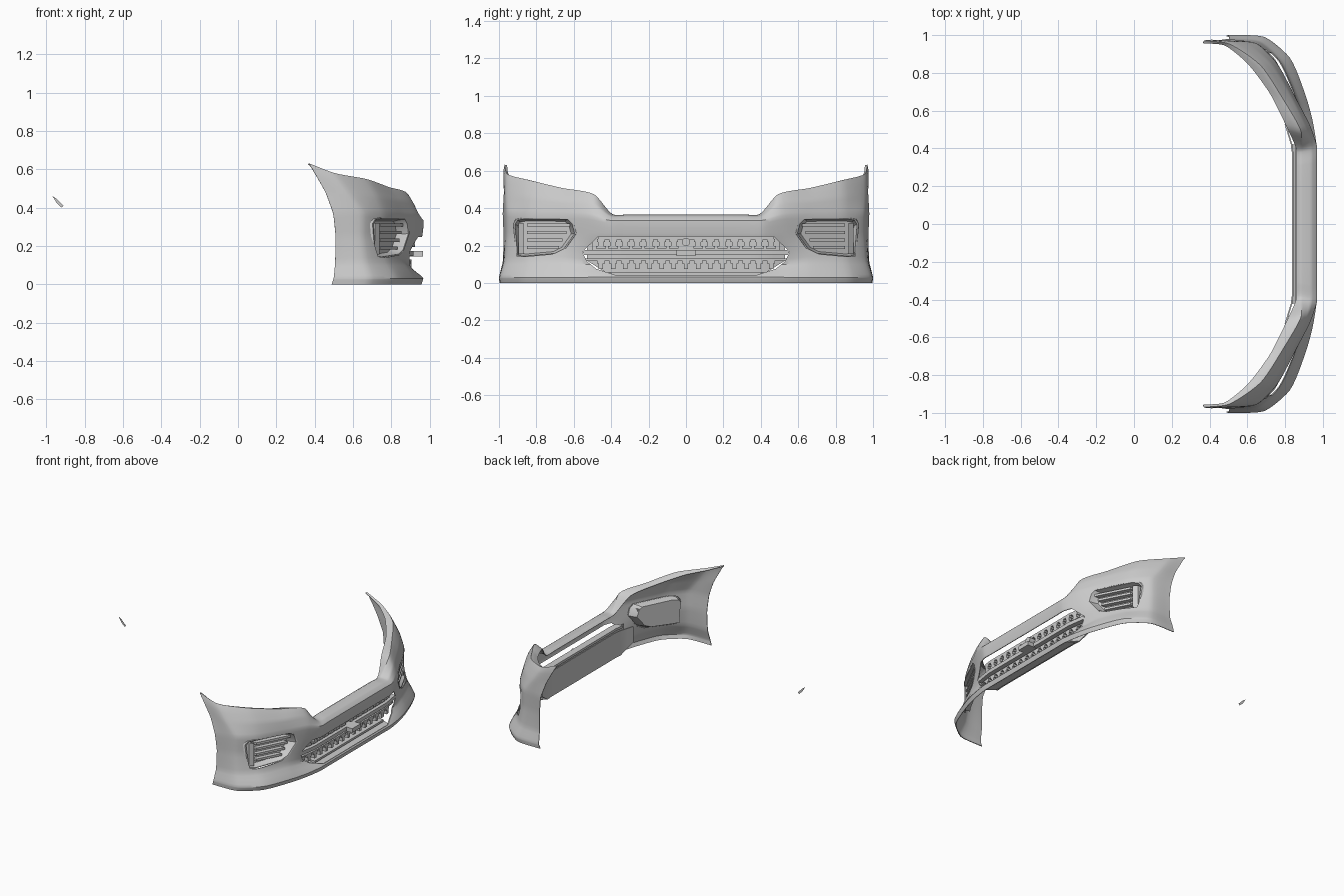
import bpy, bmesh, math
from mathutils import Vector

if "Cube" in bpy.data.objects:
    bpy.data.objects.remove(bpy.data.objects["Cube"])


def obj_from(name, verts, faces, smooth=True, recalc=True):
    me = bpy.data.meshes.new(name)
    me.from_pydata([tuple(v) for v in verts], [], faces)
    if recalc:
        bm = bmesh.new()
        bm.from_mesh(me)
        bmesh.ops.recalc_face_normals(bm, faces=bm.faces)
        bm.to_mesh(me)
        bm.free()
    ob = bpy.data.objects.new(name, me)
    bpy.context.collection.objects.link(ob)
    if smooth:
        smooth_obj(ob)
    return ob


def activate(ob):
    bpy.ops.object.select_all(action='DESELECT')
    ob.select_set(True)
    bpy.context.view_layer.objects.active = ob


def smooth_obj(ob):
    activate(ob)
    bpy.ops.object.shade_smooth_by_angle(angle=math.radians(32))


def skin(name, sets, caps=(True, True)):
    """Each set is a list of closed loops joined one to the next."""
    verts, faces = [], []
    for loops in sets:
        base, n = len(verts), len(loops[0])
        for lp in loops:
            verts += lp
        for k in range(len(loops) - 1):
            a, b = base + k * n, base + (k + 1) * n
            faces += [(a + i, a + (i + 1) % n, b + (i + 1) % n, b + i) for i in range(n)]
        if caps[0]:
            faces.append(tuple(range(base, base + n)))
        if caps[1]:
            faces.append(tuple(range(len(verts) - n, len(verts))))
    return obj_from(name, verts, faces)


def spline(pts, n, k=0.7):
    """Resample points along a smooth curve."""
    pts = [Vector(p) for p in pts]
    slopes = [(b - a).normalized() for a, b in zip(pts, pts[1:])]
    tang = [slopes[0]] + [(a + b) / 2 for a, b in zip(slopes, slopes[1:])] + [slopes[-1]]
    out = []
    for i in range(len(pts) - 1):
        d = (pts[i + 1] - pts[i]).length
        for j in range(n):
            t = j / n
            out.append(pts[i] * (2 * t**3 - 3 * t * t + 1) + pts[i + 1] * (3 * t * t - 2 * t**3)
                       + tang[i] * d * k * (t**3 - 2 * t * t + t)
                       + tang[i + 1] * d * k * (t**3 - t * t))
    return out + [pts[-1]]


def lerp_fn(table):
    def f(y):
        y = abs(y)
        for (a, xa), (b, xb) in zip(table, table[1:]):
            if y <= b:
                return xa + (xb - xa) * (y - a) / (b - a)
        return table[-1][1]
    return f


skin_x = lerp_fn([(0, .97), (.41, .96), (.54, .912), (.66, .855), (.86, .752), (.93, .69)])
grille_x = lerp_fn([(0, .905), (.42, .905), (.57, .88)])
back_x = lerp_fn([(0, .845), (.40, .845), (.53, .805)])


def bar(ys, fx, z0, z1, depth):
    """Bar running across y, following a plan curve."""
    return [[(fx(y), y, z0), (fx(y), y, z1), (fx(y) - depth, y, z1), (fx(y) - depth, y, z0)] for y in ys]


# bumper shell: feature lines from the hood edge down to the lip
hood_edge = [(.86, .39, .355), (.81, .51, .463), (.72, .69, .503), (.60, .85, .545), (.48, .945, .575), (.368, .957, .63)]
top_edge = [(.88, .39, .366), (.885, .49, .473), (.79, .66, .507), (.67, .84, .55), (.50, .955, .582), (.37, .97, .632)]
shoulder = [(.94, .40, .357), (.915, .50, .425), (.835, .67, .44), (.725, .85, .46), (.58, .962, .47), (.457, .974, .48)]
crease = [(.968, .41, .335), (.935, .515, .36), (.86, .66, .365), (.757, .85, .37), (.65, .955, .375), (.497, .98, .37)]
middle = [(.96, .41, .25), (.912, .54, .25), (.852, .66, .25), (.75, .86, .25), (.65, .955, .25), (.51, .975, .25)]
waist = [(.905, .41, .09), (.895, .54, .10), (.867, .66, .115), (.78, .86, .115), (.665, .966, .115), (.507, .98, .11)]
lip = [(.967, .41, .032), (.945, .55, .03), (.912, .67, .03), (.825, .88, .03), (.69, .99, .03), (.499, 1, .03)]
foot = [(x - .01, y - .003, 0) for x, y, z in lip]
rows = []
for half in (hood_edge, top_edge, shoulder, crease, middle, waist, lip, foot):
    x, y, z = half[0]
    half = [(x, y - .08, z)] + half
    rows.append(spline([(x, -y, z) for x, y, z in reversed(half)] + half, 6))
cols = [spline(c, 4, .35) for c in zip(*rows)]
h = len(cols[0])
faces = [(c * h + r, c * h + r + 1, (c + 1) * h + r + 1, (c + 1) * h + r)
         for c in range(len(cols) - 1) for r in range(h - 1)]
bumper = obj_from("bumper_shell", [v for c in cols for v in c], faces, False, False)
mod = bumper.modifiers.new("thickness", 'SOLIDIFY')
mod.thickness, mod.offset = .005, -1

# openings for the grille and the side vents
grille_half = [(.47, .247), (.555, .165), (.53, .115), (.48, .075), (.37, .04)]
grille_poly = grille_half + [(-y, z) for y, z in reversed(grille_half)]
vent_poly = [(.59, .265), (.605, .32), (.63, .343), (.87, .345), (.905, .338), (.92, .315),
             (.905, .145), (.87, .14), (.70, .155), (.65, .18)]
cutters = []
for poly in (grille_poly, vent_poly, [(-y, z) for y, z in vent_poly]):
    cut = skin("opening_cutter", [[[(x, y, z) for y, z in poly] for x in (.6, 1.1)]])
    cut.hide_render = True
    cutters.append(cut)
    b = bumper.modifiers.new("opening", 'BOOLEAN')
    b.operation, b.solver, b.object = 'DIFFERENCE', 'EXACT', cut
activate(bumper)
for m in list(bumper.modifiers):
    bpy.ops.object.modifier_apply(modifier=m.name)
for cut in cutters:
    bpy.data.objects.remove(cut)
smooth_obj(bumper)

# side vents: pocket, raised rim, slats and upright lamp
for side, s in (("right", 1), ("left", -1)):
    def ring(scale, push):
        cy, cz = .76, .245
        pts = [(cy + (y - cy) * scale, cz + (z - cz) * scale) for y, z in vent_poly]
        return [(skin_x(y) + push, s * y, z) for y, z in pts]
    skin("vent_pocket_" + side, [[ring(1.04, -.006), ring(1.02, .006), ring(.97, .004),
                                  ring(.92, -.03), ring(.86, -.05)]], (False, True))
    slats = []
    for i, z in enumerate((.19, .23, .27, .31)):
        y0 = .68 - .02 * i
        ys = [s * (y0 + (.85 - y0) * k / 6) for k in range(7)]
        slats.append(bar(ys, lambda y: skin_x(y) - .012, z - .008, z + .008, .035))
    skin("vent_slats_" + side, slats)
    skin("vent_lamp_" + side, [bar([s * .868, s * .895], lambda y: skin_x(y) - .005, .155, .32, .04)])


# grille: frame bars, comb teeth, backing panels and floor
def span(w, n=16):
    return [w * (2 * i / n - 1) for i in range(n + 1)]


skin("grille_bars", [bar(span(.47), grille_x, .232, .25, .05),
                     bar(span(.55), lambda y: grille_x(y) + .012, .148, .175, .05),
                     bar(span(.54), grille_x, .12, .13, .04),
                     bar(span(.40), grille_x, .04, .055, .05)])
teeth = []
for i in range(15):
    y = -.455 + i * .065
    for z0, z1, w in ((.185, .197, .026), (.197, .22, .015), (.22, .235, .022)):
        if abs(y) > .03:
            teeth.append(bar([y - w, y + w], grille_x, z0, z1, .035))
    if abs(y) < .47:
        teeth.append(bar([y - .012, y + .012], grille_x, .075, .122, .03))
        teeth.append(bar([y - .022, y + .022], grille_x, .105, .122, .035))
skin("grille_teeth", teeth)
skin("grille_upper_backing", [bar(span(.50), lambda y: grille_x(y) - .03, .165, .25, .006)])

# lower backing panel rises toward its ends, with a floor sloping to the lip
low_z = lerp_fn([(0, .05), (.42, .05), (.53, .12)])
skin("grille_back_panel", [[[(back_x(y) + dx, y, z) for dx, z in
                             ((0, low_z(y)), (0, .235), (-.008, .235), (-.008, low_z(y)))]
                            for y in span(.53, 20)]])
skin("grille_floor", [[[(.94, y, .012), (.94, y, .018), (.84, y, .056), (.84, y, .05)]
                       for y in (-.42, .42)]])

# centre sensor block and plain round button
skin("sensor_block", [bar([-.05, .05], lambda y: .965, .145, .175, .07)])
bpy.ops.mesh.primitive_cylinder_add(vertices=20, radius=.022, depth=.05, location=(.90, 0, .218),
                                    rotation=(0, math.pi / 2, 0))
bpy.context.object.name = "round_button"
smooth_obj(bpy.context.object)

# small loose clip behind the bumper
clip = [(-.97, .463), (-.945, .445), (-.912, .41), (-.92, .40), (-.945, .422)]
skin("loose_clip", [[[(x, y, z) for x, z in clip] for y in (-.001, .001)]])
